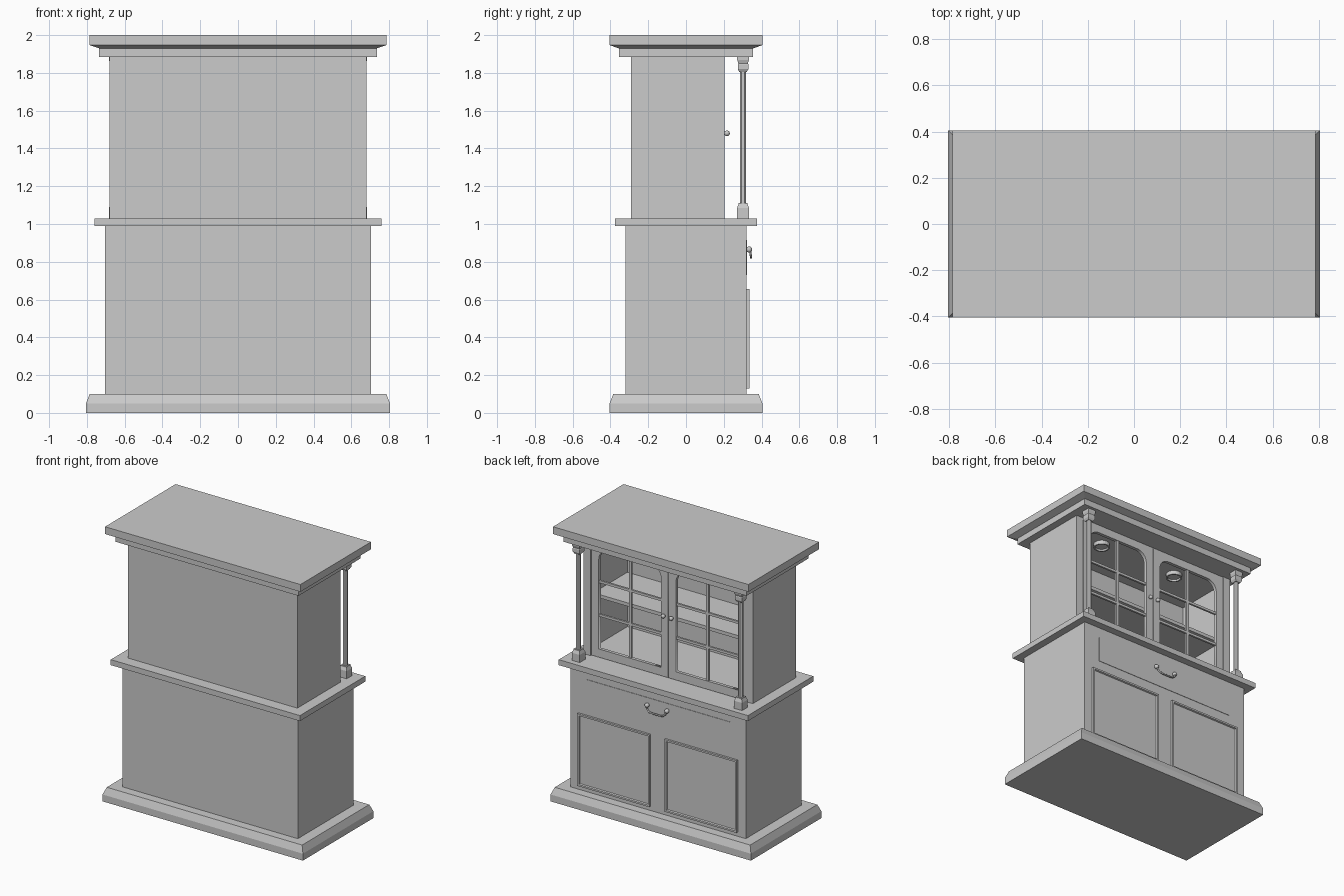
import bpy, bmesh, math
from mathutils import Matrix

if "Cube" in bpy.data.objects:
    bpy.data.objects.remove(bpy.data.objects["Cube"])


def add_mesh(name, bm):
    bmesh.ops.recalc_face_normals(bm, faces=bm.faces)
    me = bpy.data.meshes.new(name)
    bm.to_mesh(me)
    bm.free()
    ob = bpy.data.objects.new(name, me)
    bpy.context.collection.objects.link(ob)
    return ob


def stack(name, rows, cx=0, cy=0):
    """Rectangular sections (half_x, half_y, z) lofted upwards."""
    bm = bmesh.new()
    rings = [[bm.verts.new((cx + sx * hx, cy + sy * hy, z))
              for sx, sy in ((-1, -1), (1, -1), (1, 1), (-1, 1))] for hx, hy, z in rows]
    for a, b in zip(rings, rings[1:]):
        for i in range(4):
            bm.faces.new((a[i], a[(i + 1) % 4], b[(i + 1) % 4], b[i]))
    bm.faces.new(rings[0][::-1])
    bm.faces.new(rings[-1])
    return add_mesh(name, bm)


def box(name, x0, x1, y0, y1, z0, z1):
    hx, hy = (x1 - x0) / 2, (y1 - y0) / 2
    return stack(name, [(hx, hy, z0), (hx, hy, z1)], (x0 + x1) / 2, (y0 + y1) / 2)


def framed_panel(name, x0, x1, y0, y1, z0, z1, rim, depth):
    """Box whose +y face has a raised rim with a sunken panel."""
    ob = box(name, x0, x1, y0, y1, z0, z1)
    bm = bmesh.new()
    bm.from_mesh(ob.data)
    bm.faces.ensure_lookup_table()
    face = max(bm.faces, key=lambda f: f.calc_center_median().y)
    bmesh.ops.inset_region(bm, faces=[face], thickness=rim)
    bmesh.ops.inset_region(bm, faces=[face], thickness=0.006, depth=-depth)
    bm.to_mesh(ob.data)
    bm.free()


def smooth(ob):
    for p in ob.data.polygons:
        p.use_smooth = True


def knob(name, x, y, z, r, wall):
    """Ball on a short stem reaching back to the wall."""
    bm = bmesh.new()
    bmesh.ops.create_uvsphere(bm, u_segments=16, v_segments=10, radius=r,
                              matrix=Matrix.Translation((x, y, z)))
    bmesh.ops.create_cone(bm, cap_ends=True, segments=12, radius1=r * .5, radius2=r * .5,
                          depth=y - wall,
                          matrix=Matrix.Translation((x, (y + wall) / 2, z)) @ Matrix.Rotation(math.pi / 2, 4, 'X'))
    smooth(add_mesh(name, bm))


def curve_mesh(name, cu, loc=(0, 0, 0), rot=(0, 0, 0)):
    """Turn a curve into a plain mesh object."""
    tmp = bpy.data.objects.new(name + "_curve", cu)
    bpy.context.collection.objects.link(tmp)
    dg = bpy.context.evaluated_depsgraph_get()
    me = bpy.data.meshes.new_from_object(tmp.evaluated_get(dg))
    bpy.data.objects.remove(tmp)
    ob = bpy.data.objects.new(name, me)
    ob.location, ob.rotation_euler = loc, rot
    bpy.context.collection.objects.link(ob)
    return ob


def add_spline(cu, pts, cyclic):
    s = cu.splines.new('POLY')
    s.points.add(len(pts) - 1)
    for p, c in zip(s.points, pts):
        p.co = (*c, 1)
    s.use_cyclic_u = cyclic


def glazed_frame(name, x0, x1, z0, z1, hole, y, thick, r):
    """Door frame with an opening whose top corners are rounded."""
    a0, a1, b0, b1 = hole
    arc = [(a1 - r + r * math.cos(t), b1 - r + r * math.sin(t), 0)
           for t in [i * math.pi / 16 for i in range(9)]]
    arc += [(a0 + r - r * math.sin(t), b1 - r + r * math.cos(t), 0)
            for t in [i * math.pi / 16 for i in range(9)]]
    cu = bpy.data.curves.new(name, 'CURVE')
    cu.dimensions, cu.fill_mode, cu.extrude = '2D', 'BOTH', thick / 2
    add_spline(cu, [(x0, z0, 0), (x1, z0, 0), (x1, z1, 0), (x0, z1, 0)], True)
    add_spline(cu, [(a0, b0, 0), (a1, b0, 0)] + arc, True)
    curve_mesh(name, cu, (0, y, 0), (math.pi / 2, 0, 0))


# Plinth, lower carcass, counter and cornice
stack("base_plinth", [(.805, .405, 0), (.805, .405, .05), (.785, .385, .1)])
box("lower_carcass", -.705, .705, -.32, .32, .1, .99)
box("counter", -.76, .76, -.375, .375, .99, 1.03)
stack("cornice", [(.735, .355, 1.885), (.735, .355, 1.93), (.75, .37, 1.935),
                  (.785, .405, 1.947), (.785, .405, 2.0)])

# Hollow upper carcass
box("upper_back", -.68, .68, -.29, -.27, 1.03, 1.885)
box("upper_floor", -.66, .66, -.27, .18, 1.03, 1.05)
box("upper_ceiling", -.66, .66, -.27, .18, 1.865, 1.885)
box("shelf", -.66, .66, -.27, .12, 1.42, 1.445)

# Drawer front with bail handle
box("drawer_front", -.578, .578, .31, .323, .73, .915)
cu = bpy.data.curves.new("drawer_handle", 'CURVE')
cu.dimensions, cu.bevel_depth, cu.bevel_resolution, cu.use_fill_caps = '3D', .006, 2, True
add_spline(cu, [(-.08, .338, .865), (-.073, .342, .84), (-.055, .344, .826), (-.03, .344, .822),
                (.03, .344, .822), (.055, .344, .826), (.073, .342, .84), (.08, .338, .865)], False)
smooth(curve_mesh("drawer_handle", cu))

for s, side in ((-1, "left"), (1, "right")):
    # Side walls of the upper carcass
    a, b = sorted((s * .66, s * .68))
    box(f"upper_side_{side}", a, b, -.27, .205, 1.03, 1.885)
    a, b = sorted((s * .622, s * .66))
    box(f"front_stile_{side}", a, b, .175, .205, 1.03, 1.885)

    # Glazed door with glazing bars
    a, b = sorted((s * .002, s * .618))
    h0, h1 = sorted((s * .06, s * .56))
    glazed_frame(f"glazed_door_{side}", a, b, 1.035, 1.883, (h0, h1, 1.095, 1.825), .19, .024, .08)
    mid = (h0 + h1) / 2
    box(f"glazing_bar_vertical_{side}", mid - .009, mid + .009, .182, .198, 1.09, 1.83)
    for i, z in enumerate((1.338, 1.582)):
        box(f"glazing_bar_{side}_{i}", h0 - .005, h1 + .005, .183, .197, z - .009, z + .009)
    knob(f"door_knob_{side}", s * .032, .217, 1.48, .015, .195)

    # Lower door panel and drawer handle knob
    a, b = sorted((s * .06, s * .64))
    framed_panel(f"lower_door_{side}", a, b, .31, .335, .13, .655, .018, .01)
    knob(f"handle_knob_{side}", s * .08, .334, .865, .016, .315)

    # Corner column: base, shaft, capital
    cx, cy = s * .652, .302
    stack(f"column_base_{side}", [(.032, .032, 1.03), (.032, .032, 1.085), (.024, .024, 1.105),
                                  (.024, .024, 1.112)], cx, cy)
    bm = bmesh.new()
    bmesh.ops.create_cone(bm, cap_ends=True, segments=8, radius1=.018, radius2=.018, depth=.71,
                          matrix=Matrix.Translation((cx, cy, 1.46)) @ Matrix.Rotation(math.pi / 8, 4, 'Z'))
    add_mesh(f"column_shaft_{side}", bm)
    stack(f"column_capital_{side}", [(.02, .02, 1.805), (.028, .028, 1.82), (.028, .028, 1.845),
                                     (.025, .025, 1.85), (.031, .031, 1.868), (.031, .031, 1.885)], cx, cy)

    # Round lamp ring under the ceiling
    bm = bmesh.new()
    top = bmesh.ops.create_cone(bm, cap_ends=True, segments=24, radius1=.055, radius2=.055, depth=.03,
                                matrix=Matrix.Translation((s * .32, .04, 1.852)))
    low = min(bm.faces, key=lambda f: f.calc_center_median().z)
    bmesh.ops.inset_region(bm, faces=[low], thickness=.01)
    bmesh.ops.inset_region(bm, faces=[low], thickness=.002, depth=-.012)
    add_mesh(f"ceiling_lamp_{side}", bm)
